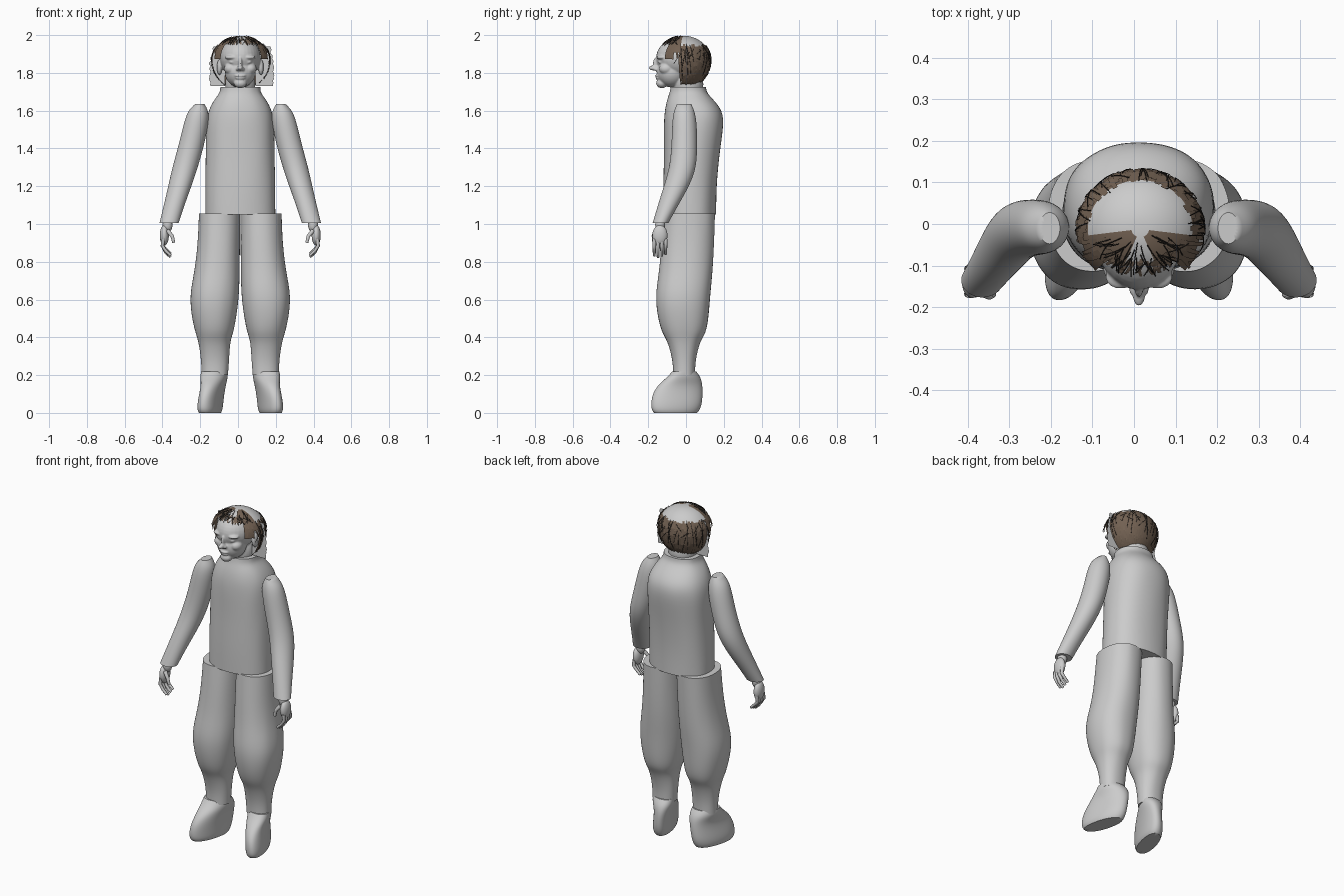
import bpy, bmesh, math, random
from mathutils import Vector, Matrix

random.seed(4)
if "Cube" in bpy.data.objects:
    bpy.data.objects.remove(bpy.data.objects["Cube"], do_unlink=True)


def material(name, colour):
    mat = bpy.data.materials.new(name)
    mat.use_nodes = True
    mat.diffuse_color = (*colour, 1)
    mat.node_tree.nodes["Principled BSDF"].inputs["Base Color"].default_value = (*colour, 1)
    return mat


GREY = material("plain grey", (.6, .6, .6))
BROWN = material("hair brown", (.17, .12, .085))
DARK = material("dark strands", (.02, .017, .015))
MID = .012  # middle line of the body


def finish(name, bm, mats, smooth=True):
    bmesh.ops.recalc_face_normals(bm, faces=bm.faces)
    mesh = bpy.data.meshes.new(name)
    bm.to_mesh(mesh)
    bm.free()
    for mat in mats:
        mesh.materials.append(mat)
    for poly in mesh.polygons:
        poly.use_smooth = smooth
    obj = bpy.data.objects.new(name, mesh)
    bpy.context.collection.objects.link(obj)
    return obj


def loft(name, rings, side=1, power=2.0, splay=0.0, folds=0.0, count=24):
    """Skin rings of (centre x, centre y, z, half width, half depth)."""
    bm = bmesh.new()
    crease = bm.edges.layers.float.new("crease_edge")
    loops = []
    for cx, cy, z, rx, ry in rings:
        loop = []
        for i in range(count):
            a = math.tau * i / count
            c, s = math.cos(a), math.sin(a)
            x = math.copysign(abs(c) ** (2 / power), c) * rx
            y = math.copysign(abs(s) ** (2 / power), s) * ry
            puff = 1 + random.uniform(-folds, folds)
            x, y = x * puff, y * puff + cy
            loop.append(bm.verts.new((MID + side * (cx + x - splay * y), y, z)))
        loops.append(loop)
    for low, high in zip(loops, loops[1:]):
        for i in range(count):
            j = (i + 1) % count
            bm.faces.new((low[i], low[j], high[j], high[i]))
    for loop in (loops[0], loops[-1]):
        for edge in bm.faces.new(loop).edges:
            edge[crease] = 1
    obj = finish(name, bm, [GREY])
    sub = obj.modifiers.new("round", "SUBSURF")
    sub.levels = sub.render_levels = 2
    bpy.context.view_layer.objects.active = obj
    obj.select_set(True)
    bpy.ops.object.shade_smooth_by_angle(angle=math.radians(50))
    obj.select_set(False)
    return obj


def tube(name, points, radius, mat, taper=1.0):
    curve = bpy.data.curves.new(name, "CURVE")
    curve.dimensions = "3D"
    curve.bevel_depth = radius
    curve.bevel_resolution = 2
    curve.use_fill_caps = True
    spline = curve.splines.new("POLY")
    spline.points.add(len(points) - 1)
    for i, (point, co) in enumerate(zip(spline.points, points)):
        point.co = (*co, 1)
        point.radius = 1 + (taper - 1) * i / (len(points) - 1)
    spline.use_smooth = True
    curve.materials.append(mat)
    obj = bpy.data.objects.new(name, curve)
    bpy.context.collection.objects.link(obj)


def blob(bm, centre, size):
    place = Matrix.Translation(centre) @ Matrix.Diagonal((*size, 1))
    bmesh.ops.create_uvsphere(bm, u_segments=32, v_segments=20, radius=1, matrix=place)


# Tunic with a short standing collar
loft("tunic", [(0, .02, 1.05, .188, .14), (0, .02, 1.2, .186, .142),
               (0, .03, 1.38, .184, .148), (0, .04, 1.52, .184, .16),
               (0, .04, 1.6, .172, .155), (0, .022, 1.66, .138, .122),
               (0, .012, 1.695, .108, .098), (0, .012, 1.725, .106, .094)],
     power=2.3, folds=.012)

# Sleeves, hands, trouser legs and boots, mirrored
for side, word in ((1, "left"), (-1, "right")):
    loft(word + "_sleeve", [(.215, -.01, 1.635, .025, .038), (.222, -.01, 1.6, .055, .055),
                            (.232, -.008, 1.54, .066, .066), (.258, -.008, 1.42, .068, .068),
                            (.292, -.015, 1.3, .068, .072), (.32, -.05, 1.2, .062, .068),
                            (.35, -.095, 1.1, .055, .054), (.377, -.135, 1.005, .051, .042)],
         side)
    loft(word + "_trouser_leg", [(.11, .02, 1.055, .11, .135), (.113, .01, .9, .112, .14),
                                 (.122, 0, .75, .12, .142), (.138, -.018, .62, .133, .147),
                                 (.138, -.015, .5, .118, .135), (.137, -.01, .42, .1, .116),
                                 (.138, -.012, .38, .084, .086), (.133, -.01, .28, .074, .06),
                                 (.135, -.01, .2, .07, .058)], side, 2.2, folds=.01)
    loft(word + "_boot", [(.137, -.01, .22, .066, .064), (.136, -.01, .19, .07, .088),
                          (.134, -.03, .15, .058, .118), (.14, -.045, .1, .056, .134),
                          (.146, -.05, .05, .058, .136), (.147, -.055, .015, .057, .128),
                          (.147, -.055, 0, .05, .115)], side, 2.2, splay=.25)
    bm = bmesh.new()
    blob(bm, (MID + side * .402, -.138, .94), (.024, .04, .055))
    blob(bm, (MID + side * .385, -.137, .995), (.026, .026, .04))
    finish(word + "_palm", bm, [GREY])
    for n in range(4):
        y = -.168 + n * .02
        drop = .008 * abs(n - 1)
        path = [(.408, y, .92), (.412, y, .885), (.395, y, .85 + drop), (.368, y, .825 + drop)]
        tube(word + "_finger", [(MID + side * x, b, z) for x, b, z in path], .0105, GREY, .7)
    path = [(.385, -.16, .965), (.36, -.172, .935), (.352, -.17, .9)]
    tube(word + "_thumb", [(MID + side * x, b, z) for x, b, z in path], .012, GREY, .7)

# Head: overlapping volumes fused into one skin
bm = bmesh.new()
blob(bm, (MID, -.02, 1.88), (.108, .138, .11))
blob(bm, (MID, -.075, 1.805), (.082, .08, .082))
blob(bm, (MID, .012, 1.74), (.08, .08, .1))
blob(bm, (MID, -.128, 1.745), (.034, .03, .026))
blob(bm, (MID, -.163, 1.826), (.016, .035, .014))
blob(bm, (MID, -.15, 1.85), (.011, .026, .036))
blob(bm, (MID, -.143, 1.785), (.032, .022, .008))
blob(bm, (MID, -.14, 1.772), (.028, .022, .008))
for side in (1, -1):
    blob(bm, (MID + side * .045, -.128, 1.882), (.036, .028, .012))
    blob(bm, (MID + side * .042, -.131, 1.857), (.018, .016, .009))
    blob(bm, (MID + side * .052, -.105, 1.822), (.034, .038, .03))
    blob(bm, (MID + side * .013, -.158, 1.82), (.011, .014, .009))
    blob(bm, (MID + side * .11, -.01, 1.83), (.014, .026, .042))
head = finish("head", bm, [GREY])
fuse = head.modifiers.new("fuse", "REMESH")
fuse.mode = "VOXEL"
fuse.voxel_size = .0045
fuse.use_smooth_shade = True
relax = head.modifiers.new("relax", "SMOOTH")
relax.iterations = 4


def scalp(azimuth, height, scale=1.0):
    """Point on the hair form for angles in degrees."""
    a, e = math.radians(azimuth), math.radians(height)
    return Vector((.015 + scale * .152 * math.cos(e) * math.cos(a),
                   -.012 + scale * .142 * math.cos(e) * math.sin(a),
                   1.87 + scale * (.126 if e > 0 else .16) * math.sin(e)))


# Scalp shell: grey crown, brown back and fringe
bm = bmesh.new()
steps, rows = 48, 18
grid = [[bm.verts.new(scalp(i * 360 / steps, -54 + r * 8)) for i in range(steps)]
        for r in range(rows)]
for r in range(rows - 1):
    for i in range(steps):
        azimuth, height = (i + .5) * 360 / steps, -50 + r * 8
        front = 188 < azimuth < 352
        centre = abs(azimuth - 270)
        if front and height < (40 if centre < 48 else 5 if centre < 64 else 20):
            continue
        j = (i + 1) % steps
        face = bm.faces.new((grid[r][i], grid[r][j], grid[r + 1][j], grid[r + 1][i]))
        face.material_index = int((front and centre > 22) or (not front and height < 38))
bm.faces.new(grid[-1])
bmesh.ops.delete(bm, geom=[v for v in bm.verts if not v.link_faces], context="VERTS")
finish("hair_shell", bm, [GREY, BROWN])

# Overlapping brown locks
bm = bmesh.new()


def lock(azimuth, top, bottom, width, lean):
    pairs = []
    for k in range(6):
        t = k / 5
        height = top + (bottom - top) * t
        half = width * (1 - .6 * t)
        middle = azimuth + lean * t
        lift = 1.012 + random.uniform(0, .02)
        pairs.append([bm.verts.new(scalp(middle + d, height, lift)) for d in (-half, half)])
    for (a, b), (c, d) in zip(pairs, pairs[1:]):
        bm.faces.new((a, b, d, c))


for n in range(46):
    lock(-8 + n * 4.4, random.uniform(25, 40), random.uniform(-58, -42), 3, random.uniform(-6, 6))
for n in range(22):
    azimuth = 198 + n * 6.8
    temple = abs(azimuth - 270) > 45
    lock(azimuth, random.uniform(50, 62), random.uniform(0, 15) if temple else 38,
         3.5, random.uniform(-9, 9))
finish("hair_locks", bm, [BROWN], smooth=False)

# Fine loose strands
for n in range(90):
    if n < 50:
        start, high, low = random.uniform(-8, 188), random.uniform(0, 42), random.uniform(-40, 15)
    else:
        start, high, low = random.uniform(198, 342), random.uniform(50, 78), random.uniform(34, 48)
    sweep = random.uniform(-18, 18)
    tube("strand", [scalp(start + sweep * t, high + (low - high) * t, 1.03)
                    for t in (0, .25, .5, .75, 1)], .0012, DARK)

# Ragged side hair sheets beside the face
for side, reach, word in ((1, .178, "left"), (-1, .162, "right")):
    bm = bmesh.new()
    pairs = []
    for n in range(23):
        t = n / 22
        edge = reach - .05 * max(0, t - .6) - .03 * max(0, .2 - t) + random.uniform(-.006, .004)
        pairs.append([bm.verts.new((MID + side * x, 0, 1.73 + .21 * t)) for x in (.08, edge)])
    for (a, b), (c, d) in zip(pairs, pairs[1:]):
        bm.faces.new((a, b, d, c))
    finish(word + "_side_hair", bm, [GREY], smooth=False)
